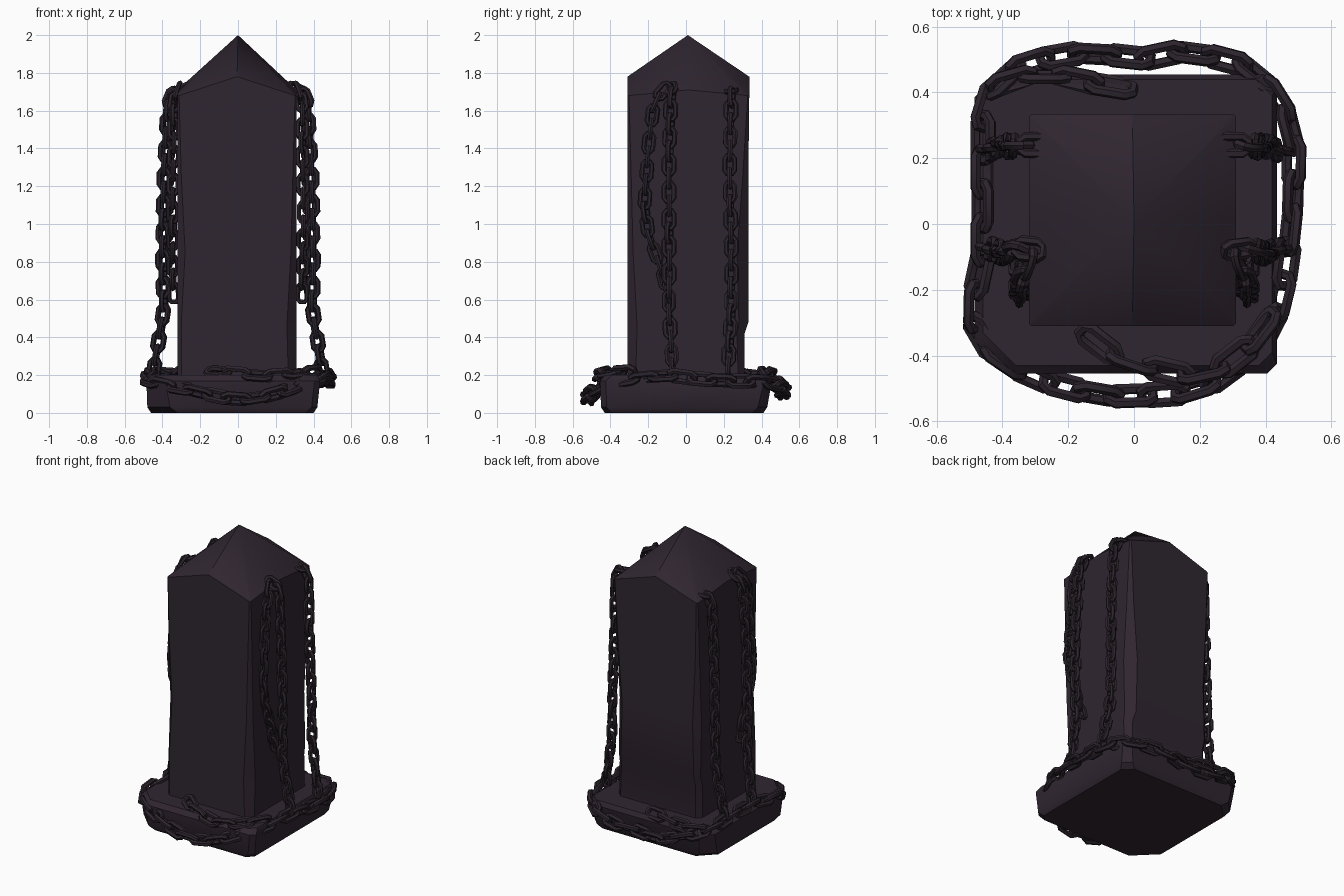
import bpy, bmesh, math, random
from mathutils import Vector, Matrix

if "Cube" in bpy.data.objects:
    bpy.data.objects.remove(bpy.data.objects["Cube"])

random.seed(4)


def material(name, rgb):
    m = bpy.data.materials.new(name)
    m.diffuse_color = (*rgb, 1)
    m.use_nodes = True
    m.node_tree.nodes["Principled BSDF"].inputs["Base Color"].default_value = m.diffuse_color
    return m


STONE = material("dark purple stone", (0.029, 0.019, 0.030))
IRON = material("dark purple iron", (0.026, 0.018, 0.027))


def finish(name, bm, mat, angle):
    bmesh.ops.recalc_face_normals(bm, faces=bm.faces)
    me = bpy.data.meshes.new(name)
    bm.to_mesh(me)
    bm.free()
    ob = bpy.data.objects.new(name, me)
    bpy.context.collection.objects.link(ob)
    me.materials.append(mat)
    bpy.ops.object.select_all(action='DESELECT')
    ob.select_set(True)
    bpy.context.view_layer.objects.active = ob
    bpy.ops.object.shade_smooth_by_angle(angle=math.radians(angle))
    return ob


def bridge(bm, a, b):
    for i in range(len(a)):
        j = (i + 1) % len(a)
        bm.faces.new((a[i], a[j], b[j], b[i]))


def worn_square(x0, x1, y0, y1, chamfers):
    """Rectangle with chipped corners and a point in the middle of each side."""
    corners = [(x0, y0), (x1, y0), (x1, y1), (x0, y1)]
    pts = []
    for i, c in enumerate(corners):
        c, p, n = Vector(c), Vector(corners[i - 1]), Vector(corners[(i + 1) % 4])
        pts += [c + (p - c).normalized() * chamfers[i],
                c + (n - c).normalized() * chamfers[i], (c + n) / 2]
    return pts


# Pillar: chipped square shaft with a pointed cap
bm = bmesh.new()
levels = [
    (0.05, -0.32, 0.31, -0.31, 0.31, (.02, .04, .03, .03)),
    (0.42, -0.32, 0.31, -0.31, 0.31, (.02, .05, .04, .03)),
    (0.48, -0.32, 0.31, -0.31, 0.33, (.02, .05, .05, .03)),
    (0.85, -0.32, 0.31, -0.31, 0.33, (.04, .03, .06, .04)),
    (1.25, -0.32, 0.31, -0.31, 0.33, (.02, .02, .03, .02)),
    (1.68, -0.32, 0.31, -0.31, 0.335, (.008, .008, .008, .008)),
]
rings = []
for z, x0, x1, y0, y1, ch in levels:
    ring = []
    for k, p in enumerate(worn_square(x0, x1, y0, y1, ch)):
        zz = z
        if z == 1.68 and k % 3 == 2:        # eaves rise to a gable front and back
            zz = 1.78 if (k // 3) % 2 == 0 else 1.71
        ring.append(bm.verts.new((p.x, p.y, zz)))
    rings.append(ring)
for a, b in zip(rings, rings[1:]):
    bridge(bm, a, b)
bm.faces.new(rings[0])
apex = bm.verts.new((0, 0.01, 2.0))
top = rings[-1]
for i in range(len(top)):
    bm.faces.new((top[i], top[(i + 1) % len(top)], apex))
finish("pillar", bm, STONE, 30)

# Base slab: broad worn plinth
bm = bmesh.new()
rings = []
for z, x0, x1, y0, y1, ch in [
    (0.0, -0.46, 0.40, -0.43, 0.41, (.14, .04, .06, .10)),
    (0.03, -0.48, 0.42, -0.45, 0.43, (.12, .03, .05, .08)),
    (0.17, -0.485, 0.435, -0.455, 0.455, (.10, .03, .04, .07)),
    (0.20, -0.46, 0.42, -0.43, 0.44, (.10, .04, .05, .07)),
]:
    rings.append([bm.verts.new((p.x, p.y, z)) for p in worn_square(x0, x1, y0, y1, ch)])
for a, b in zip(rings, rings[1:]):
    bridge(bm, a, b)
bm.faces.new(rings[0])
bm.faces.new(rings[-1])
finish("base_slab", bm, STONE, 35)


def add_link(bm, mat4, length, width, wire):
    """Eight-cornered chain link along local x, lying in local xy."""
    hl, hw = length / 2 - wire / 2, width / 2 - wire / 2
    cx, cy = hw * 0.7, hw * 0.5
    path = [(hl, -cy), (hl, cy), (hl - cx, hw), (-hl + cx, hw),
            (-hl, cy), (-hl, -cy), (-hl + cx, -hw), (hl - cx, -hw)]
    loops = []
    for i, p in enumerate(path):
        t = (Vector(path[(i + 1) % 8]) - Vector(path[i - 1])).normalized()
        out = Vector((t.y, -t.x, 0))
        ring = []
        for k in range(6):
            a = math.tau * k / 6
            v = Vector((*p, 0)) + (out * math.cos(a) + Vector((0, 0, 1)) * math.sin(a)) * wire / 2
            ring.append(bm.verts.new(mat4 @ v))
        loops.append(ring)
    for i in range(8):
        bridge(bm, loops[i], loops[(i + 1) % 8])


def chain(name, pts, length, width, wire, side=(1, 0, 0), closed=False, flat=45):
    """Links along a polyline, alternately turned by a quarter."""
    pts = [Vector(p) for p in pts]
    if closed:
        pts.append(pts[0])
    segs = [(b - a).length for a, b in zip(pts, pts[1:])]
    total = sum(segs)

    def at(d):
        for a, b, s in zip(pts, pts[1:], segs):
            if d <= s:
                return a.lerp(b, d / s)
            d -= s
        return pts[-1]

    count = max(2, round(total / (length - 1.9 * wire)))
    count += count % 2 if closed else 0
    step = total / count
    bm = bmesh.new()
    for i in range(count):
        a, b = at(i * step), at((i + 1) * step)
        x = (b - a).normalized()
        y = x.cross(Vector(side)).normalized()
        rot = Matrix((x, y, x.cross(y))).transposed().to_4x4()
        roll = math.radians(flat + 90 * (i % 2) + random.uniform(-15, 15))
        add_link(bm, Matrix.Translation((a + b) / 2) @ rot @ Matrix.Rotation(roll, 4, 'X'),
                 length, width, wire)
    finish(name, bm, IRON, 40)


# Hanging chains: two full drops and one loose loop on each side
for s, tag in ((-1, "left"), (1, "right")):
    def path(p):
        return [(s * x, y, z) for x, y, z in p]
    chain("back_drop_" + tag, path([
        (.27, .24, 1.71), (.32, .24, 1.72), (.365, .24, 1.65), (.375, .23, 1.3), (.385, .24, .9),
        (.39, .24, .55), (.45, .22, .2)]), .125, .08, .028, flat=10)
    chain("front_drop_" + tag, path([
        (.29, -.08, 1.73), (.33, -.07, 1.73), (.37, -.08, 1.65), (.39, -.09, 1.3), (.40, -.09, .9),
        (.395, -.09, .55), (.45, -.07, .2)]), .125, .08, .028, flat=10)
    chain("loose_loop_" + tag, path([
        (.31, -.10, 1.73), (.34, -.17, 1.65), (.34, -.20, 1.4), (.345, -.22, 1.1), (.345, -.20, .95),
        (.345, -.13, .76), (.34, -.09, .60)]), .125, .075, .026, flat=10)

# Heavy chain around the base, sagging at front and back
chain("base_chain", [
    (-.46, -.10, .20), (-.49, -.24, .18), (-.48, -.34, .17), (-.40, -.42, .15), (-.24, -.49, .12),
    (-.08, -.525, .08), (.06, -.52, .07), (.20, -.51, .10), (.30, -.44, .14), (.41, -.34, .17),
    (.45, -.22, .19), (.47, -.08, .20), (.485, .06, .18), (.485, .2, .17), (.49, .28, .17),
    (.43, .40, .17), (.35, .48, .15), (.16, .53, .12), (.02, .50, .11), (-.14, .525, .10),
    (-.28, .50, .14), (-.40, .46, .18), (-.46, .36, .20), (-.46, .16, .21)],
    .17, .092, .033, side=(0, 0, 1), closed=True)

# Short strands lying on top of the slab
chain("front_strand", [(-.15, -.33, .22), (-.06, -.40, .21), (.06, -.44, .20), (.20, -.47, .19),
                       (.32, -.41, .21), (.42, -.28, .22)], .17, .092, .033, side=(0, 0, 1), flat=25)
chain("back_strand", [(-.42, .42, .21), (-.28, .46, .20), (-.14, .43, .21), (-.02, .41, .21)],
      .17, .092, .033, side=(0, 0, 1), flat=25)
